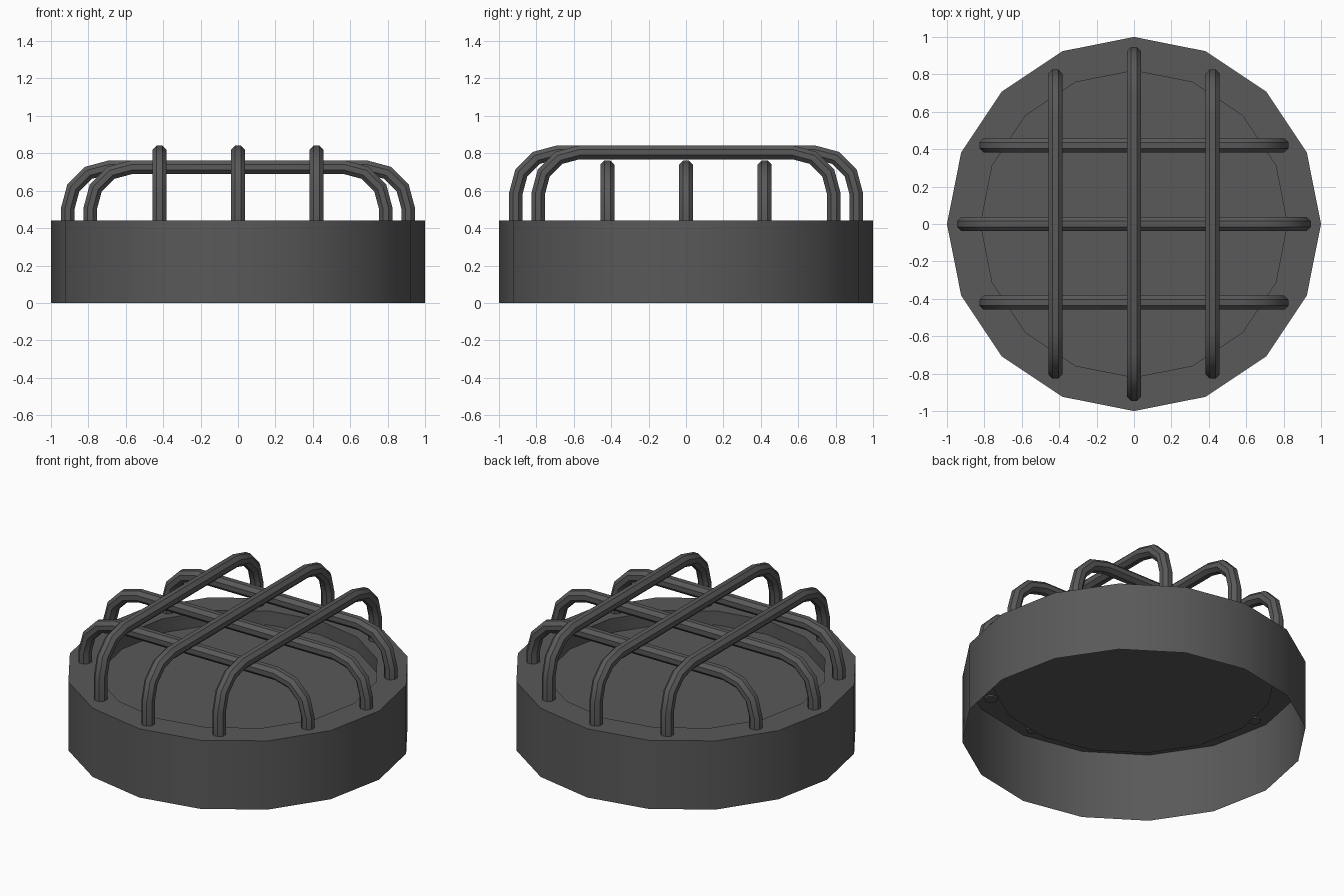
import bpy, bmesh, math
from mathutils import Vector

if "Cube" in bpy.data.objects:
    bpy.data.objects.remove(bpy.data.objects["Cube"])

grey = bpy.data.materials.new("dark_grey")
grey.diffuse_color = (0.1, 0.1, 0.1, 1)
grey.use_nodes = True
grey.node_tree.nodes["Principled BSDF"].inputs["Base Color"].default_value = grey.diffuse_color


def finish(bm, name):
    bmesh.ops.recalc_face_normals(bm, faces=bm.faces)
    mesh = bpy.data.meshes.new(name)
    bm.to_mesh(mesh)
    bm.free()
    mesh.materials.append(grey)
    ob = bpy.data.objects.new(name, mesh)
    bpy.context.collection.objects.link(ob)
    bpy.context.view_layer.objects.active = ob
    ob.select_set(True)
    bpy.ops.object.shade_smooth_by_angle(angle=math.radians(40))
    ob.select_set(False)
    return ob


def bridge(bm, a, b):
    for i in range(len(a)):
        j = (i + 1) % len(a)
        bm.faces.new((a[i], a[j], b[j], b[i]))


# Open-bottomed drum with a rim and a recessed plate
TOP, DEPTH, SIDES = 0.44, 0.09, 16
bm = bmesh.new()
rings = []
for r, z in ((1, 0), (1, TOP), (0.82, TOP), (0.82, TOP - DEPTH)):
    rings.append([bm.verts.new((r * math.cos(t), r * math.sin(t), z))
                  for t in (2 * math.pi * i / SIDES for i in range(SIDES))])
for a, b in zip(rings, rings[1:]):
    bridge(bm, a, b)
bm.faces.new(rings[-1])
finish(bm, "drum_housing")


# Bent guard bar: an eight-sided tube swept along an arch
def guard_bar(name, along, side, offset, reach, height, bend=0.22, radius=0.04):
    half = []
    for k in range(4):
        a = math.radians(30 * k)
        half.append((reach - bend + bend * math.cos(a),
                     height - bend + bend * math.sin(a), a))
    half.insert(0, (reach, TOP - 0.01, 0))
    path = half + [(-u, z, math.pi - a) for u, z, a in reversed(half)]
    up = Vector((0, 0, 1))
    bm = bmesh.new()
    loops = []
    for u, z, a in path:
        outward = along * math.cos(a) + up * math.sin(a)
        centre = along * u + side * offset + up * z
        loops.append([bm.verts.new(centre + radius * (outward * math.cos(t) + side * math.sin(t)))
                      for t in (math.pi * (i + 0.5) / 4 for i in range(8))])
    for a, b in zip(loops, loops[1:]):
        bridge(bm, a, b)
    bm.faces.new(loops[0])
    bm.faces.new(loops[-1])
    finish(bm, name)


# Upper bars run front to back, lower bars run side to side
X, Y = Vector((1, 0, 0)), Vector((0, 1, 0))
for label, offset, reach in (("a", -0.42, 0.79), ("b", 0, 0.91), ("c", 0.42, 0.79)):
    guard_bar("upper_guard_bar_" + label, Y, X, offset, reach, 0.805)
    guard_bar("lower_guard_bar_" + label, X, Y, offset, reach, 0.725)
